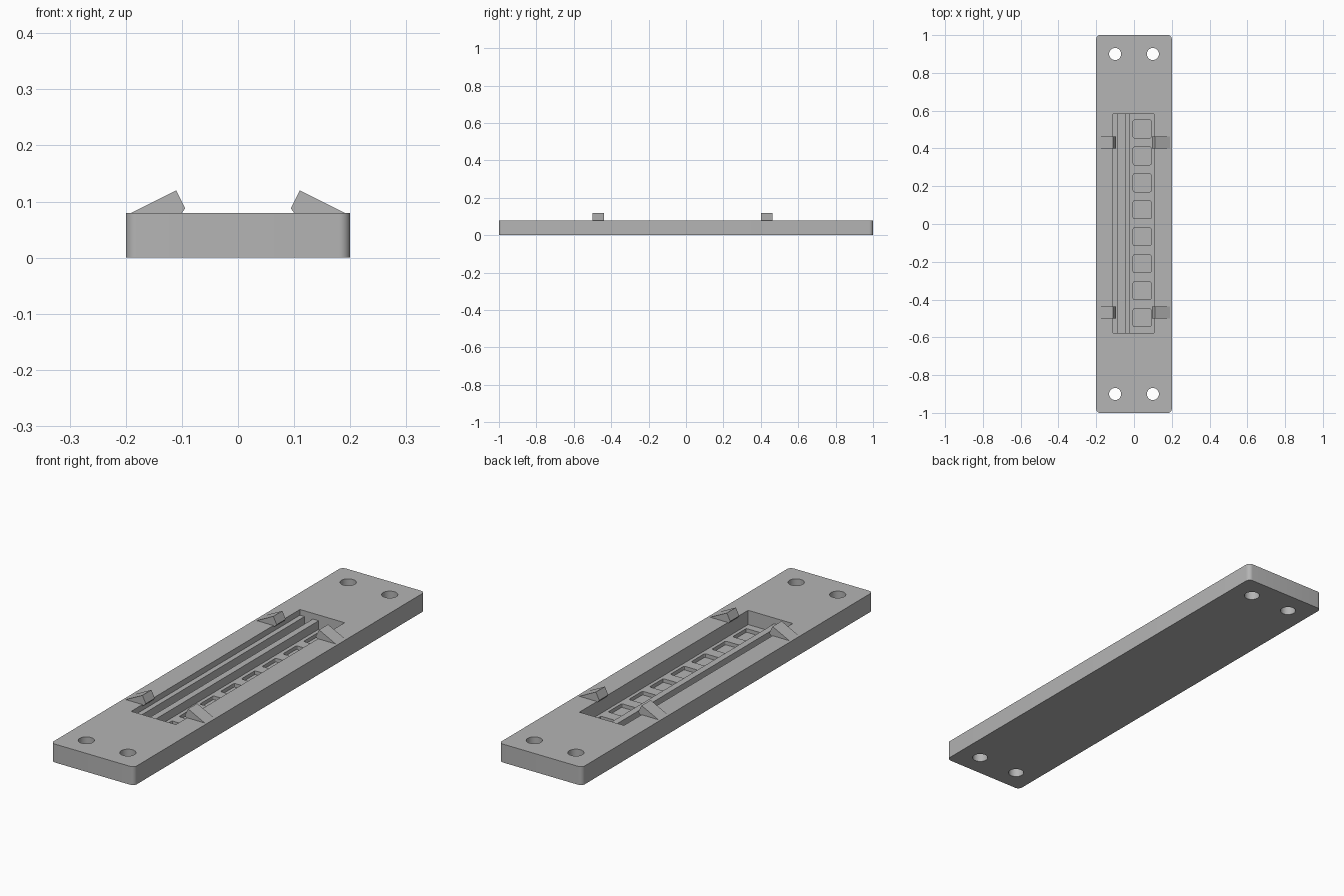
import bpy, bmesh, math
from mathutils import Vector

if "Cube" in bpy.data.objects:
    bpy.data.objects.remove(bpy.data.objects["Cube"])

grey = bpy.data.materials.new("grey plastic")
grey.diffuse_color = (0.46, 0.46, 0.46, 1)
grey.use_nodes = True
grey.node_tree.nodes["Principled BSDF"].inputs["Base Color"].default_value = grey.diffuse_color


def prism(name, points, direction):
    """Extrude a closed 3D outline along a direction."""
    bm = bmesh.new()
    face = bm.faces.new([bm.verts.new(p) for p in points])
    new = bmesh.ops.extrude_face_region(bm, geom=[face])["geom"]
    bmesh.ops.translate(bm, vec=Vector(direction),
                        verts=[v for v in new if isinstance(v, bmesh.types.BMVert)])
    bmesh.ops.recalc_face_normals(bm, faces=bm.faces)
    mesh = bpy.data.meshes.new(name)
    bm.to_mesh(mesh)
    bm.free()
    ob = bpy.data.objects.new(name, mesh)
    bpy.context.collection.objects.link(ob)
    mesh.materials.append(grey)
    return ob


def rounded_rect(cx, cy, hx, hy, r, z, steps):
    """Outline of a rectangle with rounded corners."""
    pts = []
    for i, (sx, sy) in enumerate([(1, 1), (-1, 1), (-1, -1), (1, -1)]):
        for k in range(steps + 1):
            a = math.radians(90 * (i + k / steps))
            pts.append((cx + sx * (hx - r) + r * math.cos(a),
                        cy + sy * (hy - r) + r * math.sin(a), z))
    return pts


def cut(target, cutter):
    """Subtract the cutter from the target and discard it."""
    mod = target.modifiers.new("cut", 'BOOLEAN')
    mod.operation = 'DIFFERENCE'
    mod.solver = 'EXACT'
    mod.object = cutter
    bpy.context.view_layer.objects.active = target
    bpy.ops.object.modifier_apply(modifier=mod.name)
    bpy.data.objects.remove(cutter)


# base plate with rounded corners
plate = prism("base_plate", rounded_rect(0, 0, 0.2, 1, 0.02, 0, 8), (0, 0, 0.08))

# screw holes near the ends
for x in (-0.1, 0.1):
    for y in (-0.9, 0.9):
        ring = [(x + 0.032 * math.cos(t * math.tau / 32),
                 y + 0.032 * math.sin(t * math.tau / 32), -0.05) for t in range(32)]
        cut(plate, prism("hole_cutter", ring, (0, 0, 0.2)))

# stepped long recess: ledge, groove, rib and wide floor
LEDGE, FLOOR = 0.055, 0.018
section = [(-0.11, 0.15), (-0.11, LEDGE), (-0.088, LEDGE), (-0.088, FLOOR),
           (-0.048, FLOOR), (-0.048, LEDGE), (-0.02, LEDGE), (-0.02, FLOOR),
           (0.105, FLOOR), (0.105, 0.15)]
cut(plate, prism("recess_cutter", [(x, -0.577, z) for x, z in section], (0, 1.16, 0)))

# row of square pockets in the recess floor
for i in range(8):
    y = 0.503 - i * 0.1427
    cut(plate, prism("pocket_cutter",
                     rounded_rect(0.043, y, 0.047, 0.047, 0.006, 0.002, 3), (0, 0, 0.05)))

# sloping snap clips, mirrored across the recess
clip = [(0.19, 0.08), (0.11, 0.12), (0.094, 0.088), (0.10, 0.08), (0.112, 0.073), (0.19, 0.073)]
for side, s in (("left", -1), ("right", 1)):
    for end, y in (("front", -0.50), ("back", 0.40)):
        prism(f"clip_{side}_{end}", [(s * x, y, z) for x, z in clip], (0, 0.062, 0))

# smooth the round corners and holes only
bpy.ops.object.select_all(action='DESELECT')
plate.select_set(True)
bpy.context.view_layer.objects.active = plate
bpy.ops.object.shade_smooth_by_angle(angle=math.radians(30))
